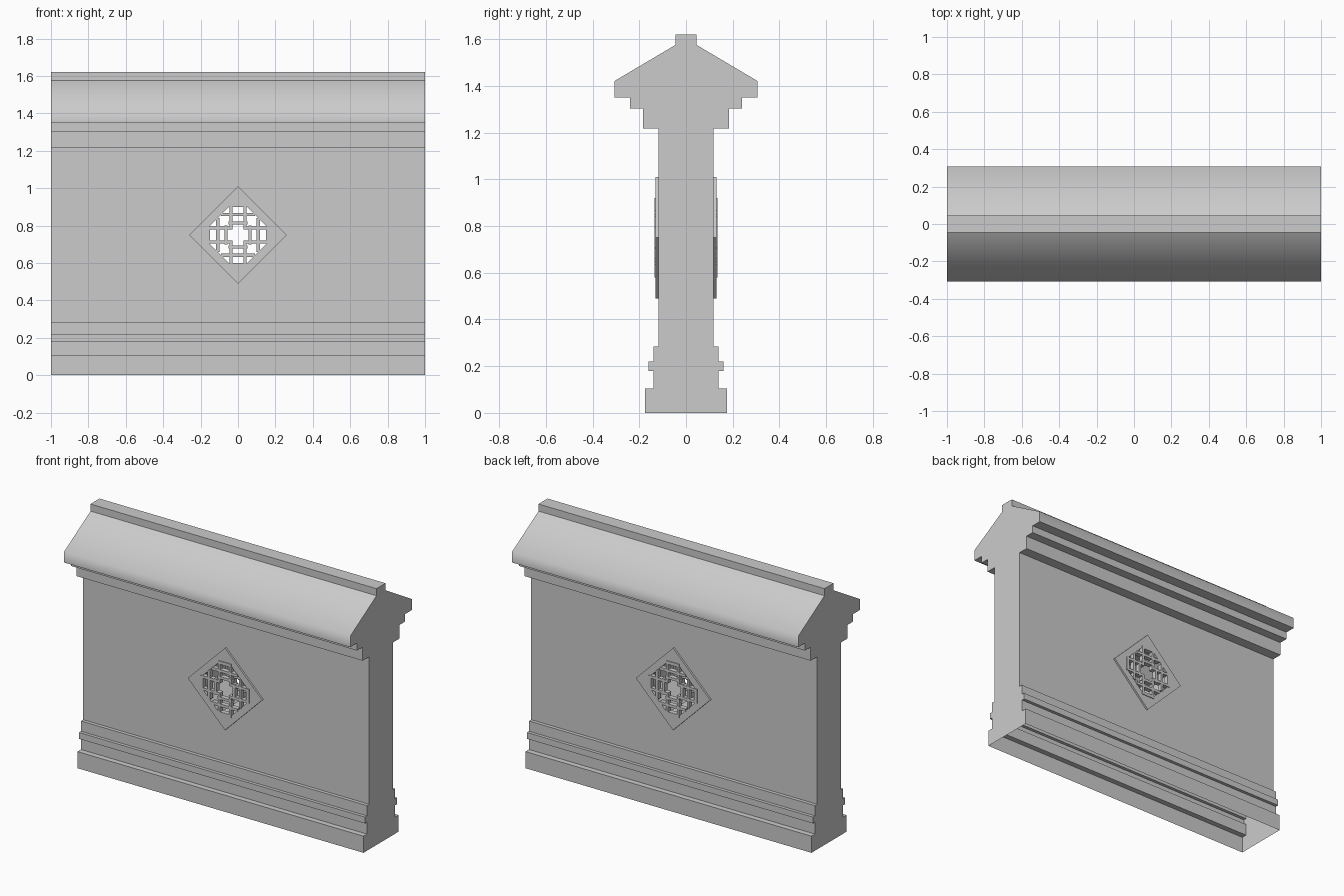
import bpy, bmesh
from mathutils import Vector

cube = bpy.data.objects.get("Cube")
if cube:
    bpy.data.objects.remove(cube, do_unlink=True)

grey = bpy.data.materials.new("stone_grey")
grey.use_nodes = True
grey.diffuse_color = (0.6, 0.6, 0.6, 1)
grey.node_tree.nodes["Principled BSDF"].inputs["Base Color"].default_value = (0.6, 0.6, 0.6, 1)

CENTRE = 0.75   # height of the window


def finish(name, bm):
    bmesh.ops.recalc_face_normals(bm, faces=bm.faces)
    mesh = bpy.data.meshes.new(name)
    bm.to_mesh(mesh)
    bm.free()
    obj = bpy.data.objects.new(name, mesh)
    bpy.context.collection.objects.link(obj)
    mesh.materials.append(grey)
    return obj


def prism(name, points, offset):
    """Extrude a closed outline of 3D points along offset."""
    bm = bmesh.new()
    face = bm.faces.new([bm.verts.new(p) for p in points])
    out = bmesh.ops.extrude_face_region(bm, geom=[face])
    moved = [v for v in out["geom"] if isinstance(v, bmesh.types.BMVert)]
    bmesh.ops.translate(bm, verts=moved, vec=offset)
    return finish(name, bm)


def window_prism(name, outline, half_depth):
    points = [(x, -half_depth, CENTRE + z) for x, z in outline]
    return prism(name, points, Vector((0, 2 * half_depth, 0)))


def diamond(r):
    return [(r, 0), (0, r), (-r, 0), (0, -r)]


def cut(obj, cutter):
    mod = obj.modifiers.new("opening", 'BOOLEAN')
    mod.object = cutter
    mod.operation = 'DIFFERENCE'
    mod.solver = 'EXACT'
    bpy.context.view_layer.objects.active = obj
    bpy.ops.object.modifier_apply(modifier=mod.name)
    bpy.data.objects.remove(cutter, do_unlink=True)


# Wall: one moulded section, from plinth to ridge, swept along x
EAVE = (0.307, 1.42)
half = [(0.175, 0), (0.175, 0.105), (0.14, 0.105), (0.14, 0.18),
        (0.16, 0.18), (0.16, 0.22), (0.14, 0.22), (0.14, 0.285),
        (0.118, 0.285), (0.118, 1.217), (0.183, 1.217), (0.183, 1.303),
        (0.24, 1.303), (0.24, 1.35), (0.307, 1.35), EAVE,
        (0.045, 1.575), (0.045, 1.62)]
section = half + [(-y, z) for y, z in reversed(half)]
wall = prism("wall", [(-1, y, z) for y, z in section], Vector((2, 0, 0)))
cut(wall, window_prism("wall_cutter", diamond(0.225), 0.4))

# Open underside, soft eave edge, all other edges crisp
bm = bmesh.new()
bm.from_mesh(wall.data)
under = [f for f in bm.faces if f.normal.z < -0.9 and f.calc_center_median().z < 0.01]
bmesh.ops.delete(bm, geom=under, context='FACES')
for f in bm.faces:
    f.smooth = True
for e in bm.edges:
    on_eave = all(abs(abs(v.co.y) - EAVE[0]) < 0.001 and abs(v.co.z - EAVE[1]) < 0.001
                  for v in e.verts)
    e.smooth = on_eave and abs(e.verts[0].co.x - e.verts[1].co.x) > 0.1
bm.to_mesh(wall.data)
bm.free()

# Diamond window frame, running through the wall
frame = window_prism("window_frame", diamond(0.26), 0.13)
quarter = [(0.16, -0.04), (0.16, 0.04)]
octagon = []
for _ in range(4):
    octagon += quarter
    quarter = [(-z, x) for x, z in quarter]
cut(frame, window_prism("frame_cutter", octagon, 0.4))

# Lattice bars for one quarter: (x0, x1, z0, z1)
bars = [(-0.045, 0.045, 0.15, 0.17),
        (-0.09, 0.09, 0.10, 0.117),
        (-0.05, 0.05, 0.057, 0.073),
        (0.03, 0.046, 0.03, 0.155),
        (-0.046, -0.03, 0.03, 0.155)]


def add_bar(bm, x0, x1, z0, z1, y, depth):
    out = bmesh.ops.create_cube(bm, size=1)
    for v in out["verts"]:
        v.co = ((x0 + x1) / 2 + v.co.x * (x1 - x0),
                y + v.co.y * depth,
                CENTRE + (z0 + z1) / 2 + v.co.z * (z1 - z0))


for name, side in (("front_lattice", -1), ("back_lattice", 1)):
    bm = bmesh.new()
    for x0, x1, z0, z1 in bars:
        for _ in range(4):
            add_bar(bm, x0, x1, z0, z1, side * 0.12, 0.03)
            x0, x1, z0, z1 = -z1, -z0, x0, x1
    finish(name, bm)
